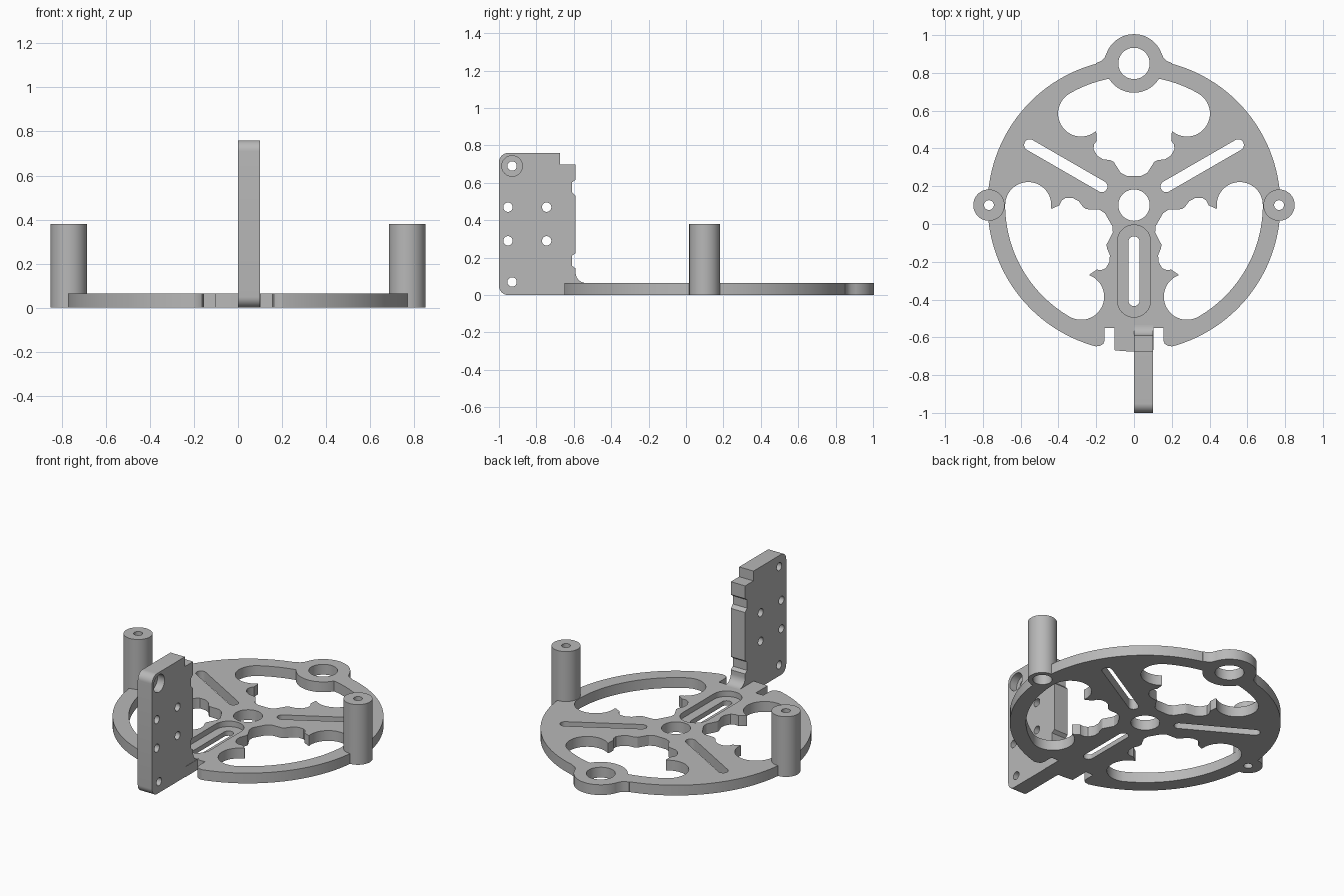
import bpy, bmesh
from math import sin, cos, radians, pi
from mathutils import Matrix, Vector

if "Cube" in bpy.data.objects:
    bpy.data.objects.remove(bpy.data.objects["Cube"])

grey = bpy.data.materials.new("plain grey")
grey.use_nodes = True
grey.diffuse_color = (0.48, 0.48, 0.48, 1)
grey.node_tree.nodes["Principled BSDF"].inputs["Base Color"].default_value = grey.diffuse_color

THICK = 0.065
HUB = (0, 0.1)


def arc(cx, cy, r, a0, a1, n=16):
    return [(cx + r * cos(radians(a0 + (a1 - a0) * i / n)),
             cy + r * sin(radians(a0 + (a1 - a0) * i / n))) for i in range(n + 1)]


def circle(cx, cy, r, n=48):
    return arc(cx, cy, r, 0, 360, n)[:-1]


def slot(r0, r1, r, angle):
    """Round-ended slot running outward from the hub."""
    pts = arc(r0, 0, r, 90, 270) + arc(r1, 0, r, -90, 90)
    return turn(pts, angle)


def turn(pts, angle):
    c, s = cos(radians(angle)), sin(radians(angle))
    return [(HUB[0] + x * c - y * s, HUB[1] + x * s + y * c) for x, y in pts]


def prism(name, pts, low, high, axis="Z"):
    """Extrude a closed profile along Z, or along X for (y, z) profiles."""
    bm = bmesh.new()
    def place(p, w):
        return (p[0], p[1], w) if axis == "Z" else (w, p[0], p[1])
    face = bm.faces.new([bm.verts.new(place(p, low)) for p in pts])
    grown = bmesh.ops.extrude_face_region(bm, geom=[face])["geom"]
    shift = Vector(place((0, 0), high - low))
    bmesh.ops.translate(bm, vec=shift, verts=[v for v in grown if isinstance(v, bmesh.types.BMVert)])
    bmesh.ops.recalc_face_normals(bm, faces=bm.faces)
    mesh = bpy.data.meshes.new(name)
    bm.to_mesh(mesh)
    bm.free()
    obj = bpy.data.objects.new(name, mesh)
    bpy.context.collection.objects.link(obj)
    mesh.materials.append(grey)
    return obj


def combine(target, tool, operation):
    tool.hide_render = True
    mod = target.modifiers.new("combine", "BOOLEAN")
    mod.object, mod.operation, mod.solver = tool, operation, "EXACT"
    bpy.context.view_layer.objects.active = target
    bpy.ops.object.modifier_apply(modifier=mod.name)
    bpy.data.objects.remove(tool)


def add(target, pts, low, high):
    combine(target, prism("addition", pts, low, high), "UNION")


def cut(target, pts, low=-0.1, high=1, axis="Z"):
    combine(target, prism("cutter", pts, low, high, axis), "DIFFERENCE")


def finish(obj):
    bpy.ops.object.select_all(action="DESELECT")
    obj.select_set(True)
    bpy.context.view_layer.objects.active = obj
    bpy.ops.object.shade_smooth_by_angle(angle=radians(30))


# Round base plate
plate = prism("base_plate", circle(*HUB, 0.775, 128), 0, THICK)

# Three lobed windows between the spokes
half = [(0.04, 0.155), (0.07, 0.17), (0.108, 0.23), (0.125, 0.238), (0.165, 0.243),
        (0.195, 0.262), (0.214, 0.295), (0.212, 0.32), (0.197, 0.342), (0.2, 0.385)]
half += arc(0.28, 0.485, 0.122, 231, 420, 28) + arc(0, 0, 0.682, 60, 90, 16)[1:-1]
window = half + [(0, 0.682)] + [(-x, y) for x, y in reversed(half)]
for angle in (0, 120, 240):
    cut(plate, turn(window, angle))

# Rear ring lug with filleted corners
add(plate, circle(0, 0.85, 0.155, 64), 0, THICK)
for s in (-1, 1):
    add(plate, [(s * x, y) for x, y in
                [(0.1, 0.83), (0.2, 0.84), (0.2, 0.852), (0.172, 0.864), (0.155, 0.882),
                 (0.145, 0.906), (0.1, 0.9)]], 0, THICK)
cut(plate, circle(0, 0.85, 0.083))

# Hub hole, spoke slots and the front pocket
cut(plate, circle(*HUB, 0.083))
for angle in (30, 150):
    cut(plate, slot(0.197, 0.637, 0.03, angle))
cut(plate, slot(0.195, 0.505, 0.03, -90))
cut(plate, slot(0.193, 0.505, 0.088, -90), 0.03)

# Notches either side of the front tab
for s in (-1, 1):
    cut(plate, [(s * x, y) for x, y in
                [(0.102, -0.55), (0.155, -0.55), (0.155, -0.615), (0.163, -0.635),
                 (0.18, -0.645), (0.2, -0.648), (0.2, -0.75), (0.102, -0.75)]])

# Side pillars with through holes; the left one is counterbored underneath
for s in (-1, 1):
    add(plate, circle(s * 0.768, 0.1, 0.083), 0, 0.38)
for s in (-1, 1):
    cut(plate, circle(s * 0.768, 0.1, 0.026, 32))
cut(plate, circle(0.768, 0.1, 0.055), -0.1, 0.1)
finish(plate)

# Upright bracket at the front
profile = arc(-0.95, 0.05, 0.05, 270, 180, 10) + arc(-0.95, 0.71, 0.05, 180, 90, 10)
profile += [(-0.673, 0.76), (-0.673, 0.698), (-0.59, 0.698), (-0.59, 0.617)]
profile += [(-0.61, 0.602), (-0.61, 0.55), (-0.59, 0.53)]
profile += [(-0.59, 0.225), (-0.61, 0.21), (-0.61, 0.157), (-0.59, 0.142)]
profile += arc(-0.535, 0.12, 0.055, 180, 270, 10) + [(-0.535, 0)]
bracket = prism("bracket", profile, 0, 0.1, "X")
holes = [(y, z) for y in (-0.952, -0.745) for z in (0.29, 0.47)] + [(-0.93, 0.07), (-0.93, 0.69)]
for y, z in holes:
    cut(bracket, circle(y, z, 0.025, 32), -0.1, 0.2, "X")
cut(bracket, circle(-0.93, 0.69, 0.055), 0.05, 0.2, "X")
finish(bracket)
